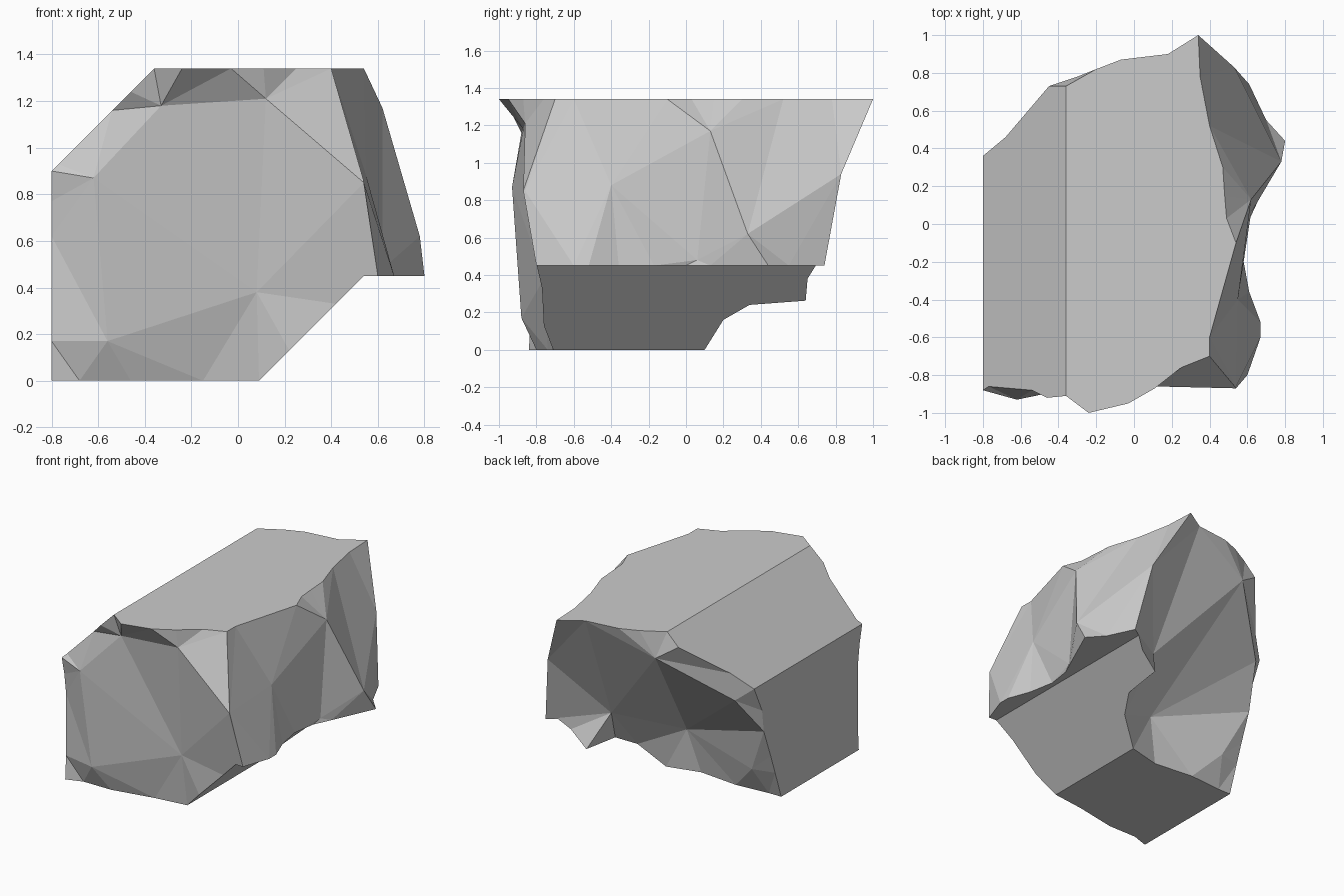
import bpy, bmesh
from mathutils import Vector
from mathutils.geometry import delaunay_2d_cdt

if "Cube" in bpy.data.objects:
    bpy.data.objects.remove(bpy.data.objects["Cube"])


def make_object(name, bm):
    bmesh.ops.recalc_face_normals(bm, faces=bm.faces)
    mesh = bpy.data.meshes.new(name)
    bm.to_mesh(mesh)
    bm.free()
    ob = bpy.data.objects.new(name, mesh)
    bpy.context.collection.objects.link(ob)
    return ob


def extrude_faces(bm, faces, move):
    geo = bmesh.ops.extrude_face_region(bm, geom=faces, use_keep_orig=True)["geom"]
    return [v for v in geo if isinstance(v, bmesh.types.BMVert)]


def rough_block(name, rim, inner, centre, place, depth):
    """Faceted height field (u, v, height), continued outward and made solid."""
    c = Vector(centre)
    outer = [(*(c + (Vector(p[:2]) - c) * 2.3), p[2]) for p in rim]
    pts = rim + inner + outer
    n = len(rim)
    loop = [(i, (i + 1) % n) for i in range(n)]
    co, _, faces, orig, _, _ = delaunay_2d_cdt(
        [Vector(p[:2]) for p in pts], loop, [], 0, 1e-5)
    bm = bmesh.new()
    vs = [bm.verts.new(place(q.x, q.y, pts[o[0]][2] if o else rim[0][2]))
          for q, o in zip(co, orig)]
    fs = [bm.faces.new([vs[i] for i in f]) for f in faces]
    for v in extrude_faces(bm, fs, depth):
        u = v.co
        v.co = Vector(place(*((u.x, u.z) if place is along_y else (u.y, u.z)), depth))
    return make_object(name, bm)


def along_y(u, v, h):
    return (u, h, v)


def along_x(u, v, h):
    return (h, u, v)


# main block: clean cut profile (x, z) run front to back
profile = [(-.8, 0), (.09, 0), (.54, .45), (1, .45), (1, 1.34), (-.36, 1.34), (-.8, .9)]
bm = bmesh.new()
f = bm.faces.new([bm.verts.new((x, -1.4, z)) for x, z in profile])
for v in extrude_faces(bm, [f], 0):
    v.co.y = 1.4
rock = make_object("rock_block", bm)

# broken front face (x, z, y)
front = rough_block(
    "front_break",
    [(-.8, 0, -.84), (-.68, 0, -.80), (-.46, 0, -.80), (-.15, 0, -.74), (.09, 0, -.71),
     (.22, .13, -.76), (.42, .33, -.77), (.6, .45, -.8), (.54, .85, -.87),
     (.40, 1.34, -.70), (.25, 1.34, -.76), (.11, 1.34, -.87), (-.03, 1.34, -.95),
     (-.24, 1.34, -1.0), (-.36, 1.34, -.91), (-.46, 1.24, -.92), (-.54, 1.16, -.88),
     (-.77, .93, -.86), (-.8, .9, -.88), (-.8, .77, -.85), (-.8, .62, -.83),
     (-.8, .29, -.83), (-.8, .17, -.83)],
    [(-.56, .17, -.88), (.08, .38, -.76), (-.62, .87, -.93), (-.33, 1.18, -.87),
     (.12, 1.21, -.86)],
    (-.1, .67), along_y, 1.6)

# broken back face (x, z, y)
back = rough_block(
    "back_break",
    [(-.8, 0, .05), (-.7, 0, .05), (-.45, 0, .07), (-.15, 0, .04), (.09, 0, .10),
     (.25, .16, .20), (.33, .24, .34), (.35, .265, .64), (.47, .38, .65),
     (.61, .45, .74), (.53, .94, .83), (.34, 1.34, 1.0), (.18, 1.34, .90),
     (-.07, 1.34, .87), (-.2, 1.34, .82), (-.36, 1.34, .73), (-.45, 1.25, .73),
     (-.68, 1.02, .46), (-.8, .9, .36), (-.8, .71, .27), (-.8, .55, .25),
     (-.8, .34, .17), (-.8, .2, .12)],
    [(-.3, 1.15, .78), (-.7, .82, .44), (-.07, .31, .09), (-.64, .2, .16), (.25, .5, .5)],
    (-.1, .67), along_y, -1.6)

# broken right face (y, z, x)
right = rough_block(
    "right_break",
    [(-.8, .45, .6), (-.6, .45, .67), (-.52, .45, .67), (-.36, .45, .61),
     (-.17, .45, .575), (.0, .45, .6), (.13, .45, .66), (.44, .45, .8), (.55, .45, .70),
     (.74, .45, .61), (.83, .94, .53), (1.0, 1.34, .34), (.78, 1.34, .35),
     (.52, 1.34, .40), (.3, 1.34, .47), (.15, 1.34, .48), (.03, 1.34, .49),
     (-.1, 1.34, .54), (-.35, 1.34, .47), (-.6, 1.34, .40), (-.7, 1.34, .40),
     (-.86, .85, .54)],
    [(.13, 1.17, .62), (-.4, .88, .55), (.33, .62, .78), (.06, .48, .62)],
    (.05, .9), along_x, -1.6)

# keep only what lies behind all three broken faces
bpy.context.view_layer.objects.active = rock
for cutter in (front, back, right):
    cutter.hide_render = True
    m = rock.modifiers.new(cutter.name, "BOOLEAN")
    m.operation, m.solver, m.object = "INTERSECT", "EXACT", cutter
    bpy.ops.object.modifier_apply(modifier=m.name)
    bpy.data.objects.remove(cutter)
